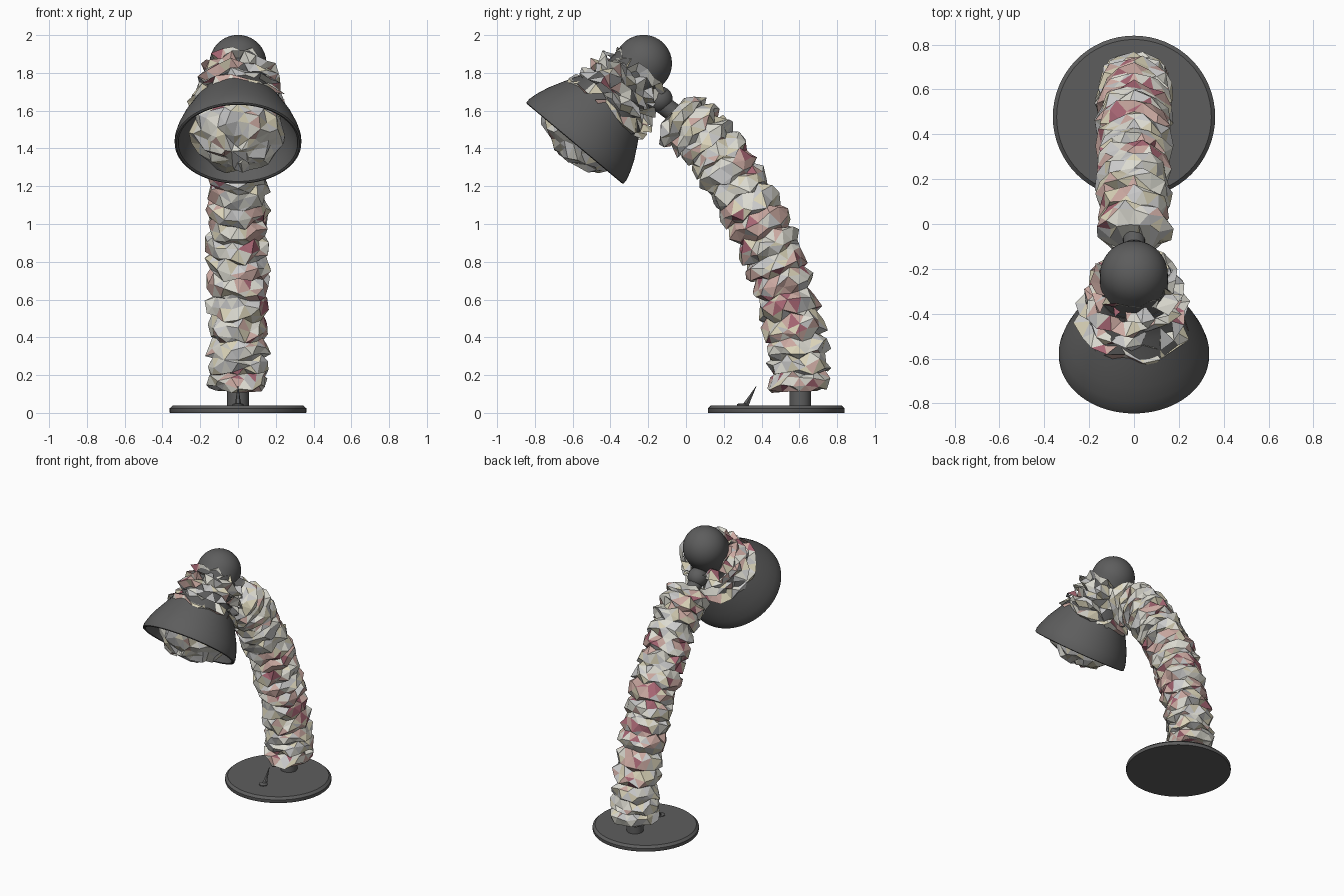
import bpy, bmesh, math, random
from mathutils import Vector, noise

if "Cube" in bpy.data.objects:
    bpy.data.objects.remove(bpy.data.objects["Cube"])

random.seed(7)


def mat(name, r, g, b):
    m = bpy.data.materials.new(name)
    m.diffuse_color = (r, g, b, 1)
    m.use_nodes = True
    m.node_tree.nodes["Principled BSDF"].inputs["Base Color"].default_value = m.diffuse_color
    return m


METAL = mat("dark_grey", 0.11, 0.11, 0.11)
PAPER = [mat("off_white", 0.72, 0.71, 0.64), mat("cream", 0.70, 0.65, 0.48),
         mat("light_grey", 0.58, 0.58, 0.55), mat("blush", 0.60, 0.40, 0.36),
         mat("crimson", 0.38, 0.13, 0.17)]


def finish(bm, name, mats, smooth=True):
    bmesh.ops.recalc_face_normals(bm, faces=bm.faces[:])
    me = bpy.data.meshes.new(name)
    bm.to_mesh(me)
    bm.free()
    ob = bpy.data.objects.new(name, me)
    bpy.context.collection.objects.link(ob)
    for m in mats:
        me.materials.append(m)
    if smooth:
        bpy.ops.object.select_all(action='DESELECT')
        bpy.context.view_layer.objects.active = ob
        ob.select_set(True)
        bpy.ops.object.shade_smooth_by_angle(angle=math.radians(35))
    return ob


def skin(bm, rings, closed=False):
    """Join rings of equal length with quads."""
    n = len(rings[0])
    pairs = list(zip(rings, rings[1:]))
    if closed:
        pairs.append((rings[-1], rings[0]))
    for a, b in pairs:
        for i in range(n):
            j = (i + 1) % n
            bm.faces.new((a[i], a[j], b[j], b[i]))


def ring_points(c, axis, r, n, twist=0):
    u, t = Vector((1, 0, 0)), Vector(axis).normalized()
    v = t.cross(u)
    for i in range(n):
        a = 2 * math.pi * (i + twist) / n
        yield Vector(c) + r * (u * math.cos(a) + v * math.sin(a))


def revolve(name, profile, origin, axis, n=64):
    """Spin (radius, distance) points about an axis."""
    t = Vector(axis).normalized()
    bm = bmesh.new()
    rings = [[bm.verts.new(p) for p in ring_points(Vector(origin) + t * d, axis, max(r, 1e-3), n)]
             for r, d in profile]
    skin(bm, rings)
    bm.faces.new(rings[0])
    bm.faces.new(rings[-1])
    return finish(bm, name, [METAL])


def crumple(name, stations, n, jr, jt, red=0.3, torn=0.0):
    """Jagged faceted paper skin through (centre, axis, radius) stations."""
    bm = bmesh.new()
    rings = []
    for k, (c, ax, r) in enumerate(stations):
        t = Vector(ax).normalized()
        ring = []
        for p in ring_points(c, ax, 1, n, 0.5 * (k % 2)):
            d = p - Vector(c)
            ring.append(bm.verts.new(Vector(c) + d * (r + random.uniform(-jr, jr))
                                     + t * random.uniform(-jt, jt)))
        rings.append(ring)
    skin(bm, rings)
    if not torn:
        bm.faces.new(rings[0])
        bm.faces.new(rings[-1])
    bmesh.ops.triangulate(bm, faces=bm.faces[:])
    bmesh.ops.recalc_face_normals(bm, faces=bm.faces[:])
    for f in bm.faces:
        stain = noise.noise(f.calc_center_median() * 4.5)
        if stain > red and random.random() < 0.6:
            f.material_index = random.choice((3, 3, 4))
        else:
            f.material_index = random.choices((0, 1, 2, 3), (6, 3, 4, 0.6))[0]
    holes = [f for f in bm.faces if random.random() < torn]
    bmesh.ops.delete(bm, geom=holes, context='FACES')
    return finish(bm, name, PAPER, smooth=False)


def spline(pts, steps):
    """Catmull-Rom samples in the side plane: (point, tangent)."""
    P = [Vector((0, y, z)) for y, z in pts]
    P = [2 * P[0] - P[1]] + P + [2 * P[-1] - P[-2]]
    q = []
    for k in range(steps + 1):
        s = k / steps * (len(P) - 3)
        i = min(int(s), len(P) - 4)
        f = s - i
        a, b, c, d = P[i:i + 4]
        q.append(0.5 * (2 * b + (c - a) * f + (2 * a - 5 * b + 4 * c - d) * f ** 2
                        + (3 * b - a - 3 * c + d) * f ** 3))
    return [(q[k], q[min(k + 1, steps)] - q[max(k - 1, 0)]) for k in range(steps + 1)]


UP = (0, 0, 1)

# base plate and post
revolve("base", [(0, 0), (.36, 0), (.362, .004), (.362, .024), (.345, .04), (0, .04)], (0, .478, 0), UP)
revolve("post", [(.057, .03), (.057, .25)], (0, .605, 0), UP, 32)

# small switch: flat pad and leaning spike
revolve("switch_pad", [(.03, .035), (.03, .046), (.02, .05)], (0, .3, 0), UP, 12)
revolve("switch_spike", [(.02, 0), (.012, .05), (.001, .13)], (0, .31, .03), (0, .5, .9), 6)

# inner tube hidden in the paper arm
path = [(.6, .12), (.59, .35), (.52, .66), (.415, .94), (.275, 1.2), (.125, 1.43), (-.055, 1.58)]
bm = bmesh.new()
skin(bm, [[bm.verts.new(p) for p in ring_points(c, t, .05, 16)]
          for c, t in spline(path + [(-.14, 1.65), (-.21, 1.75)], 40)])
finish(bm, "arm_tube", [METAL])

# crumpled paper arm in stacked ruffles with sharp lips
ruffle = (.132, .16, .162)
st = []
for k, (c, t) in enumerate(spline(path, 48)):
    shift = (.010, -.008, .004)[k % 3]
    st.append((c + t.normalized() * shift, t, ruffle[k % 3]))
st[-1] = (st[-1][0], st[-1][1], .11)
crumple("paper_arm", st, 14, .02, .022, red=.08)

# neck joint
revolve("neck_joint", [(.07 * math.sin(a * math.pi / 12), -.07 * math.cos(a * math.pi / 12))
                       for a in range(13)], (0, -.14, 1.66), (0, -.6, .8), 32)

# shade: hollow bell, tilted forward
RIM, AX = Vector((0, -.588, 1.428)), Vector((0, .64, .766)).normalized()
outer = [(.326, -.004), (.335, .0), (.335, .025), (.323, .07), (.297, .135), (.262, .2),
         (.226, .265), (.19, .32), (.16, .38), (.15, .43)]
inner = [(.13, .42), (.17, .32), (.242, .2), (.277, .135), (.303, .07), (.316, .0)]
bm = bmesh.new()
skin(bm, [[bm.verts.new(p) for p in ring_points(RIM + AX * d, AX, r, 64)]
          for r, d in outer + inner], closed=True)
finish(bm, "shade", [METAL])

# round cap behind the shade
revolve("cap", [(.15, .40), (.151, .48)] +
        [(.151 * math.cos(a * math.pi / 24), .55 + .151 * math.sin(a * math.pi / 24))
         for a in range(13)], RIM + Vector((0, .01, 0)), AX, 48)

# crumpled paper bulb, showing below the shade
bulb = [(.07, -.085), (.14, -.065), (.19, -.03), (.225, .02), (.24, .07), (.23, .13), (.2, .19)]
crumple("paper_bulb", [(RIM + AX * d, AX, r) for r, d in bulb], 20, .024, .022)

# torn paper collar between shade and cap, sagging to the back
SAG = Vector((0, .766, -.64)) * .014
collar = [(.235, .225), (.255, .26), (.205, .29), (.24, .325), (.19, .36), (.22, .39),
          (.175, .42), (.205, .46), (.155, .49), (.18, .53)]
crumple("paper_collar", [(RIM + SAG + AX * d, AX, r) for r, d in collar], 20, .028, .025,
        red=.2, torn=.15)
